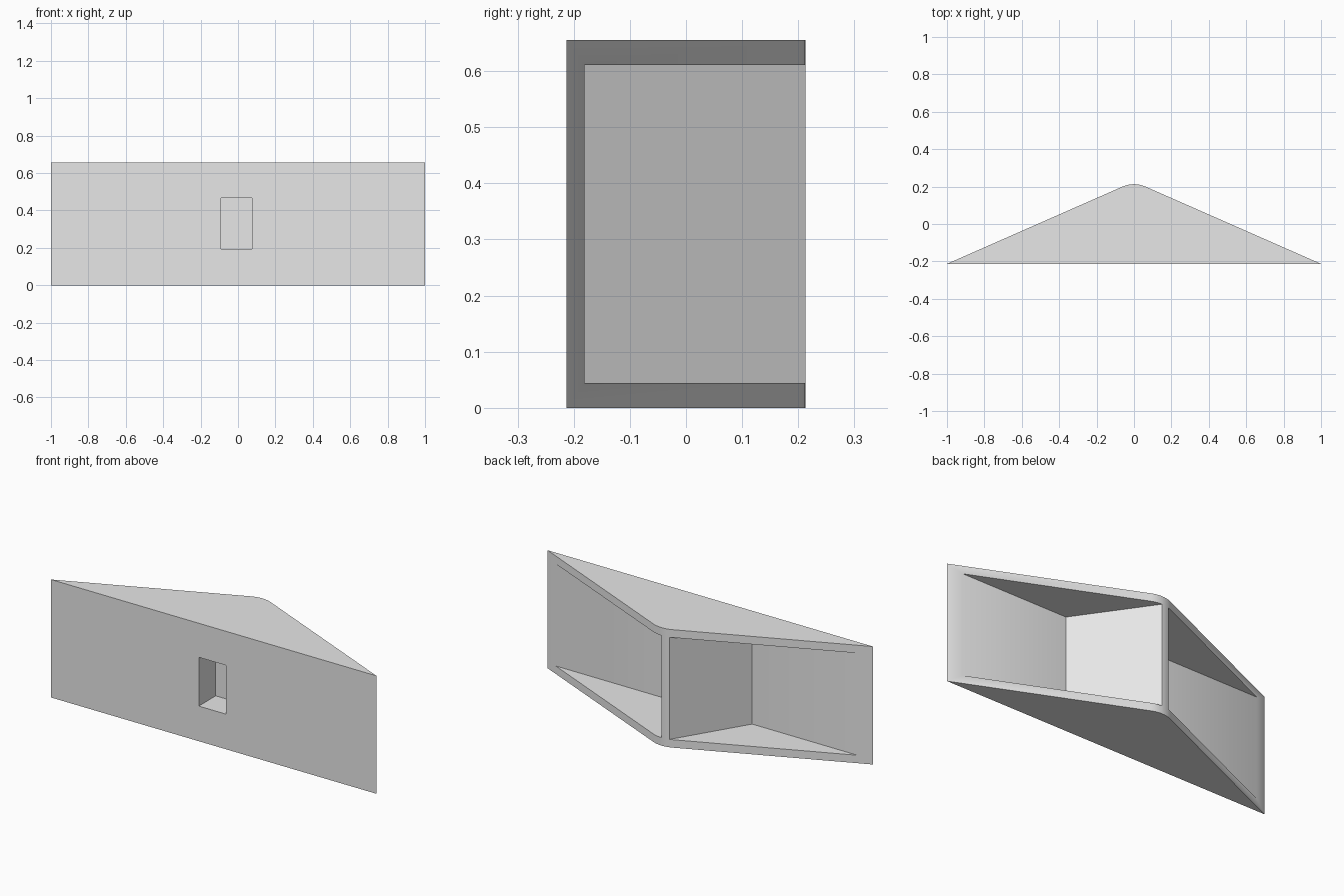
import bpy, bmesh, math

cube = bpy.data.objects.get("Cube")
if cube:
    bpy.data.objects.remove(cube, do_unlink=True)

HEIGHT, FRONT, BACK = 0.655, -0.213, 0.213
PLATE = 0.044          # top and bottom plate thickness
WALL_Y = -0.181        # inner face of the front plate

grey = bpy.data.materials.new("plain grey")
grey.use_nodes = True
colour = (0.8, 0.8, 0.8, 1)
grey.diffuse_color = colour
grey.node_tree.nodes["Principled BSDF"].inputs["Base Color"].default_value = colour


def prism(name, outline, low, high):
    """Extrude an x-y outline between two heights."""
    bm = bmesh.new()
    base = bm.faces.new([bm.verts.new((x, y, low)) for x, y in outline])
    extruded = bmesh.ops.extrude_face_region(bm, geom=[base])["geom"]
    top = [v for v in extruded if isinstance(v, bmesh.types.BMVert)]
    bmesh.ops.translate(bm, verts=top, vec=(0, 0, high - low))
    bmesh.ops.recalc_face_normals(bm, faces=bm.faces)
    mesh = bpy.data.meshes.new(name)
    bm.to_mesh(mesh)
    bm.free()
    mesh.materials.append(grey)
    obj = bpy.data.objects.new(name, mesh)
    bpy.context.collection.objects.link(obj)
    return obj


# Wedge body with a rounded rear ridge
radius, slope = 0.15, math.radians(23.7)
outline = [(-1, FRONT), (1, FRONT)]
for i in range(9):
    a = slope * (1 - i / 4)
    outline.append((radius * math.sin(a), BACK - radius * (1 - math.cos(a))))
body = prism("wedge_bracket", outline, 0, HEIGHT)

# Open side chambers, leaving a tapered core between them
left = [(0.277, WALL_Y), (1.2, WALL_Y), (1.2, 0.4), (-0.13, 0.4)]
right = [(-0.28, WALL_Y), (-1.2, WALL_Y), (-1.2, 0.4), (0.074, 0.4)]
cutters = [prism("left_chamber_cutter", left, PLATE, HEIGHT - PLATE),
           prism("right_chamber_cutter", right, PLATE, HEIGHT - PLATE)]

# Rectangular socket in the front
socket = [(-0.092, -0.3), (0.075, -0.3), (0.075, -0.064), (-0.092, -0.064)]
cutters.append(prism("socket_cutter", socket, 0.195, 0.466))

bpy.context.view_layer.objects.active = body
body.select_set(True)
for cutter in cutters:
    mod = body.modifiers.new(cutter.name, "BOOLEAN")
    mod.operation = "DIFFERENCE"
    mod.solver = "EXACT"
    mod.object = cutter
    bpy.ops.object.modifier_apply(modifier=mod.name)
    bpy.data.objects.remove(cutter, do_unlink=True)

bpy.ops.object.shade_smooth_by_angle(angle=math.radians(30))
